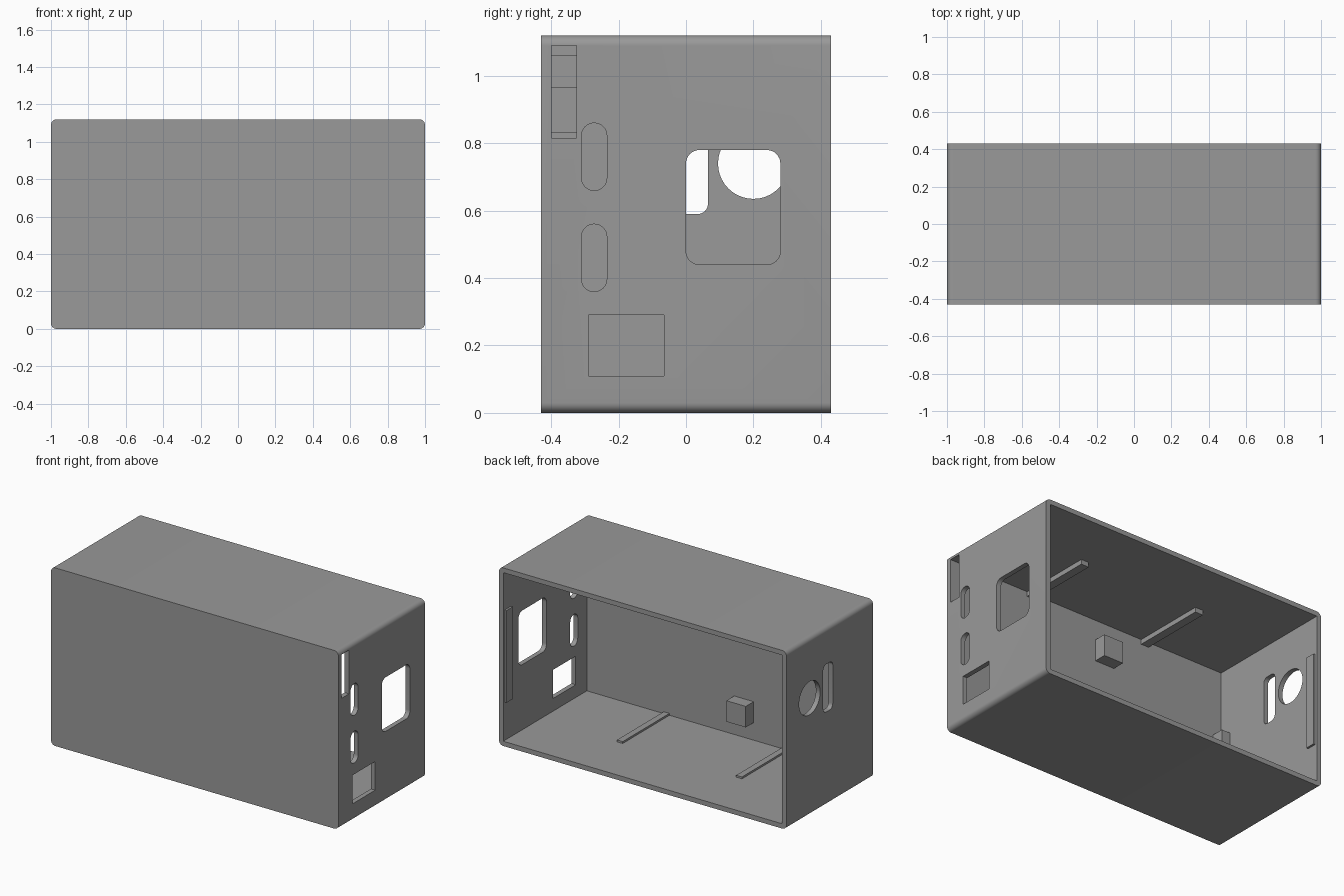
import bpy, bmesh, math

if "Cube" in bpy.data.objects:
    bpy.data.objects.remove(bpy.data.objects["Cube"])

grey = bpy.data.materials.new("plain_grey")
grey.diffuse_color = (0.32, 0.32, 0.32, 1)
grey.use_nodes = True
grey.node_tree.nodes["Principled BSDF"].inputs["Base Color"].default_value = grey.diffuse_color


def prism(name, axis, u, v, d, r=0.0, seg=8):
    """Rounded rectangle extruded along x (u=y, v=z) or y (u=x, v=z)."""
    pts = []
    corners = ((u[1], v[1], -1, -1, 0), (u[0], v[1], 1, -1, 90),
               (u[0], v[0], 1, 1, 180), (u[1], v[0], -1, 1, 270))
    for cu, cv, su, sv, a0 in corners:
        if r == 0:
            pts.append((cu, cv))
            continue
        for i in range(seg + 1):
            a = math.radians(a0 + 90 * i / seg)
            pts.append((cu + su * r + r * math.cos(a), cv + sv * r + r * math.sin(a)))
    bm = bmesh.new()

    def place(p, t):
        return (t, p[0], p[1]) if axis == 'x' else (p[0], t, p[1])
    lo = [bm.verts.new(place(p, d[0])) for p in pts]
    hi = [bm.verts.new(place(p, d[1])) for p in pts]
    bm.faces.new(lo)
    bm.faces.new(hi)
    n = len(pts)
    for i in range(n):
        j = (i + 1) % n
        bm.faces.new((lo[i], lo[j], hi[j], hi[i]))
    bmesh.ops.recalc_face_normals(bm, faces=bm.faces)
    me = bpy.data.meshes.new(name)
    bm.to_mesh(me)
    bm.free()
    me.materials.append(grey)
    ob = bpy.data.objects.new(name, me)
    bpy.context.collection.objects.link(ob)
    return ob


def activate(ob):
    bpy.ops.object.select_all(action='DESELECT')
    ob.select_set(True)
    bpy.context.view_layer.objects.active = ob


def cut(target, cutter):
    cutter.hide_render = True
    m = target.modifiers.new("cut", 'BOOLEAN')
    m.operation = 'DIFFERENCE'
    m.solver = 'EXACT'
    m.object = cutter
    activate(target)
    bpy.ops.object.modifier_apply(modifier=m.name)
    bpy.data.objects.remove(cutter)


# Case: rounded long edges, open at the back
case = prism("case", 'y', (-1, 1), (0, 1.12), (-0.43, 0.43), 0.03)
cut(case, prism("cavity", 'y', (-0.97, 0.97), (0.03, 1.09), (-0.40, 0.6)))

# Right wall openings: corner port, two slots, large window, lower port
right = (0.95, 1.1)
for u, v, r in (((-0.399, -0.325), (0.815, 1.0895), 0),
                ((-0.31, -0.235), (0.66, 0.86), 0.037),
                ((-0.31, -0.235), (0.36, 0.56), 0.037),
                ((0.0, 0.28), (0.44, 0.78), 0.04),
                ((-0.29, -0.065), (0.11, 0.29), 0)):
    cut(case, prism("opening", 'x', u, v, right, r))

# Left wall openings: tall slot and round hole
left = (-1.1, -0.95)
cut(case, prism("slot", 'x', (-0.03, 0.065), (0.59, 0.89), left, 0.03))
cut(case, prism("round_hole", 'x', (0.095, 0.305), (0.635, 0.845), left, 0.10499, 10))
activate(case)
bpy.ops.object.shade_smooth_by_angle(angle=math.radians(30))

# Board rails on floor and ceiling, and a snap rib on each side wall
for s, side in ((-1, "left"), (1, "right")):
    x = 0.415 * s
    prism("floor_rail_" + side, 'y', (x - 0.02, x + 0.02), (0.02, 0.042), (-0.41, 0.065))
    prism("ceiling_rail_" + side, 'y', (x - 0.027, x + 0.027), (1.06, 1.10), (-0.41, 0.07))
    prism("snap_rib_" + side, 'x', (0.355, 0.415), (0.27, 0.85),
          sorted((0.98 * s, 0.957 * s)))

# Support blocks on the inside of the front wall
for name, x, z in (("upper_block", (-0.19, -0.055), (0.83, 0.965)),
                   ("lower_block", (-0.19, -0.055), (0.14, 0.272)),
                   ("corner_block", (-0.98, -0.91), (0.54, 0.67))):
    prism(name, 'y', x, z, (-0.41, -0.322))
